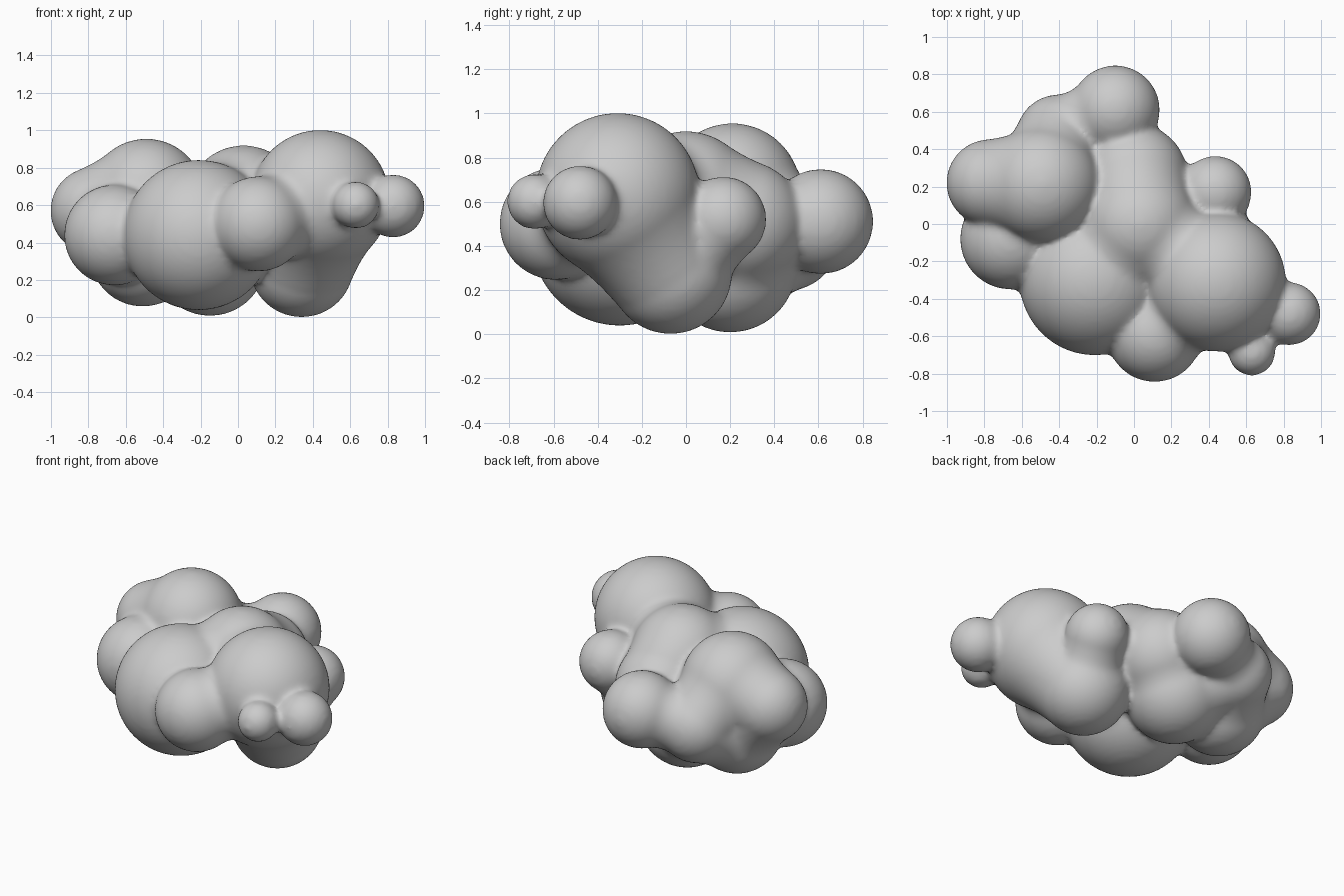
import bpy
import bmesh
from mathutils import Matrix, Vector

cube = bpy.data.objects.get("Cube")
if cube:
    bpy.data.objects.remove(cube, do_unlink=True)

# Plain grey clay
clay = bpy.data.materials.new("grey clay")
clay.use_nodes = True
GREY = (0.6, 0.6, 0.6, 1)
clay.diffuse_color = GREY
clay.node_tree.nodes["Principled BSDF"].inputs["Base Color"].default_value = GREY

# Lobes: centre and radius
lobes = {
    "right_big": ((0.44, -0.31, 0.63), 0.37),
    "front_big": ((-0.21, -0.30, 0.44), 0.40),
    "front_middle": ((0.11, -0.59, 0.50), 0.252),
    "side_low": ((-0.66, -0.08, 0.44), 0.267),
    "side_outer": ((-0.77, 0.22, 0.57), 0.23),
    "side_top": ((-0.49, 0.21, 0.645), 0.308),
    "side_under": ((-0.51, 0.19, 0.34), 0.28),
    "back_end": ((-0.10, 0.61, 0.51), 0.235),
    "back_filler": ((-0.40, 0.46, 0.43), 0.23),
    "core_top": ((0.03, 0.00, 0.61), 0.307),
    "core_back": ((0.00, 0.25, 0.50), 0.285),
    "core_under": ((-0.15, 0.20, 0.31), 0.30),
    "right_under": ((0.34, -0.07, 0.28), 0.277),
    "right_back": ((0.435, 0.17, 0.52), 0.19),
    "bud_outer": ((0.83, -0.48, 0.595), 0.164),
    "bud_front": ((0.63, -0.685, 0.60), 0.12),
}

# Soft bridges between neighbouring lobes: how much the waist narrows
bridges = {
    ("core_top", "core_back"): 0.03,
    ("core_back", "core_under"): 0.05,
    ("right_big", "right_under"): 0.05,
    ("right_under", "right_back"): 0.15,
    ("side_outer", "side_top"): 0.04,
    ("side_outer", "side_under"): 0.08,
    ("side_top", "side_under"): 0.04,
    ("side_top", "back_filler"): 0.06,
    ("side_under", "back_filler"): 0.06,
    ("back_filler", "core_under"): 0.12,
    ("back_filler", "back_end"): 0.16,
    ("front_middle", "right_big"): 0.24,
    ("core_top", "front_big"): 0.13,
    ("core_top", "right_big"): 0.24,
}


def add_ball(bm, centre, radius):
    # Small allowance for the shrinkage of the smoothing step
    bmesh.ops.create_icosphere(bm, subdivisions=5, radius=radius + 0.0008 / radius,
                               matrix=Matrix.Translation(centre))


bm = bmesh.new()
for centre, radius in lobes.values():
    add_ball(bm, Vector(centre), radius)
for (first, second), waist in bridges.items():
    (c1, r1), (c2, r2) = lobes[first], lobes[second]
    for t in (0.2, 0.35, 0.5, 0.65, 0.8):
        narrowing = 1 - waist * 4 * t * (1 - t)
        add_ball(bm, Vector(c1).lerp(Vector(c2), t), (r1 + (r2 - r1) * t) * narrowing)

mesh = bpy.data.meshes.new("lobed_cluster")
bm.to_mesh(mesh)
bm.free()
mesh.materials.append(clay)
cluster = bpy.data.objects.new("lobed_cluster", mesh)
bpy.context.collection.objects.link(cluster)

# Fuse the lobes into one skin and soften the creases
fuse = cluster.modifiers.new("fuse", "REMESH")
fuse.mode = "VOXEL"
fuse.voxel_size = 0.018
fuse.use_smooth_shade = True
soften = cluster.modifiers.new("soften", "SMOOTH")
soften.factor = 0.5
soften.iterations = 14
